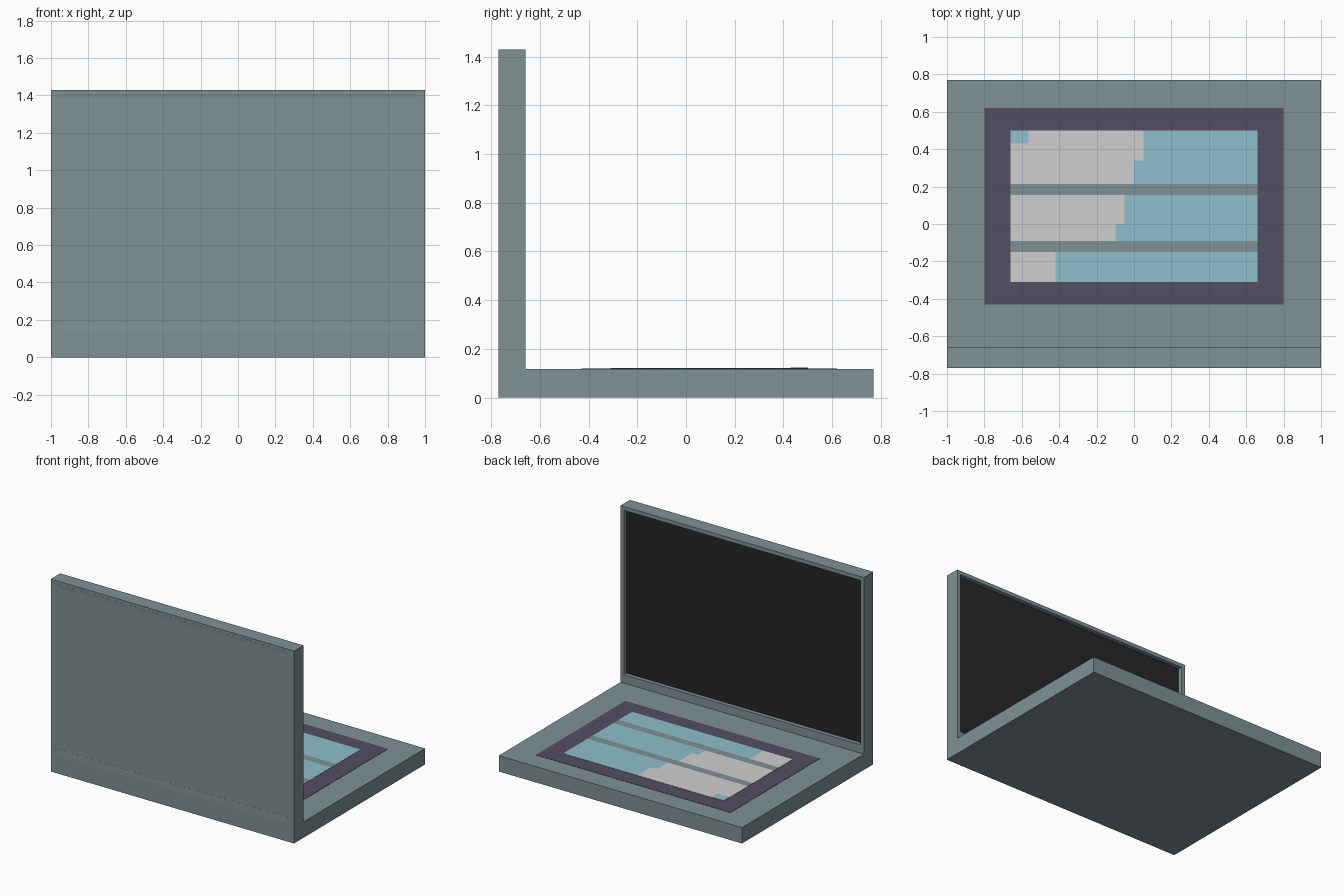
import bpy, bmesh

if "Cube" in bpy.data.objects:
    bpy.data.objects.remove(bpy.data.objects["Cube"])


def lin(v):
    v /= 255
    return v / 12.92 if v <= 0.04045 else ((v + 0.055) / 1.055) ** 2.4


def material(name, r, g, b):
    m = bpy.data.materials.new(name)
    m.diffuse_color = (lin(r), lin(g), lin(b), 1)
    m.use_nodes = True
    m.node_tree.nodes["Principled BSDF"].inputs["Base Color"].default_value = m.diffuse_color
    return m


CASE = material("case grey", 127, 145, 149)
SHADE = material("case grey dark", 121, 138, 142)
LIGHT = material("case grey light", 132, 149, 152)
PURPLE = material("keyboard purple", 84, 78, 98)
BLUE = material("key blue", 142, 192, 204)
PALE = material("key pale", 207, 207, 207)
DARK = material("screen dark", 38, 38, 38)


def add(name, bm, *mats):
    bmesh.ops.recalc_face_normals(bm, faces=bm.faces)
    me = bpy.data.meshes.new(name)
    bm.to_mesh(me)
    bm.free()
    for m in mats:
        me.materials.append(m)
    ob = bpy.data.objects.new(name, me)
    bpy.context.collection.objects.link(ob)
    return ob


def box_bm(x0, x1, y0, y1, z0, z1):
    bm = bmesh.new()
    bmesh.ops.create_cube(bm, size=1)
    for v in bm.verts:
        v.co = (x1 if v.co.x > 0 else x0, y1 if v.co.y > 0 else y0,
                z1 if v.co.z > 0 else z0)
    return bm


def box(name, mat, *dims):
    return add(name, box_bm(*dims), mat)


def prism(name, mat, outline, z0, z1):
    bm = bmesh.new()
    f = bm.faces.new([bm.verts.new((x, y, z0)) for x, y in outline])
    ext = bmesh.ops.extrude_face_region(bm, geom=[f])["geom"]
    for v in ext:
        if isinstance(v, bmesh.types.BMVert):
            v.co.z = z1
    return add(name, bm, mat)


DECK = 0.118

# base slab
box("base", CASE, -1, 1, -0.66, 0.77, 0, DECK)

# lid with a recessed screen on its inner side
bm = box_bm(-1, 1, -0.77, -0.66, 0, 1.43)
bm.normal_update()
inner = max(bm.faces, key=lambda f: f.normal.y)
bmesh.ops.inset_individual(bm, faces=[inner], thickness=0.04)
for v in inner.verts:
    if v.co.z < 0.5:
        v.co.z = 0.18
screen = bmesh.ops.extrude_discrete_faces(bm, faces=[inner])["faces"][0]
for v in screen.verts:
    v.co.y -= 0.03
screen.material_index = 1
add("lid", bm, CASE, DARK)

# faint painted strips on the outside of the lid
box("lid_top_strip", SHADE, -0.96, 0.96, -0.7705, -0.768, 1.385, 1.41)
box("lid_bottom_strip", LIGHT, -0.96, 0.96, -0.7705, -0.768, 0.13, 0.18)

# keyboard surround and bars between key rows
box("keyboard_surround", PURPLE, -0.8, 0.8, -0.43, 0.62, DECK - 0.002, DECK + 0.002)
for i, y in enumerate((0.155, -0.15)):
    box(f"key_bar_{i}", CASE, -0.66, 0.66, y, y + 0.06, DECK, DECK + 0.004)

# key rows: pale left part with a stepped edge, blue right part
# (low y, step y, high y, edge x below step, edge x above step)
ROWS = ((0.215, 0.34, 0.50, 0.0, 0.05),
        (-0.09, 0.0, 0.155, -0.10, -0.05),
        (-0.31, -0.23, -0.15, -0.42, -0.42))
for i, (a, s, b, xa, xb) in enumerate(ROWS):
    for name, mat, side in (("pale_keys", PALE, -0.66), ("blue_keys", BLUE, 0.66)):
        prism(f"{name}_{i}", mat,
              [(side, a), (xa, a), (xa, s), (xb, s), (xb, b), (side, b)],
              DECK, DECK + 0.004)

# small blue corner key
box("corner_key", BLUE, -0.66, -0.565, 0.43, 0.50, DECK, DECK + 0.006)
